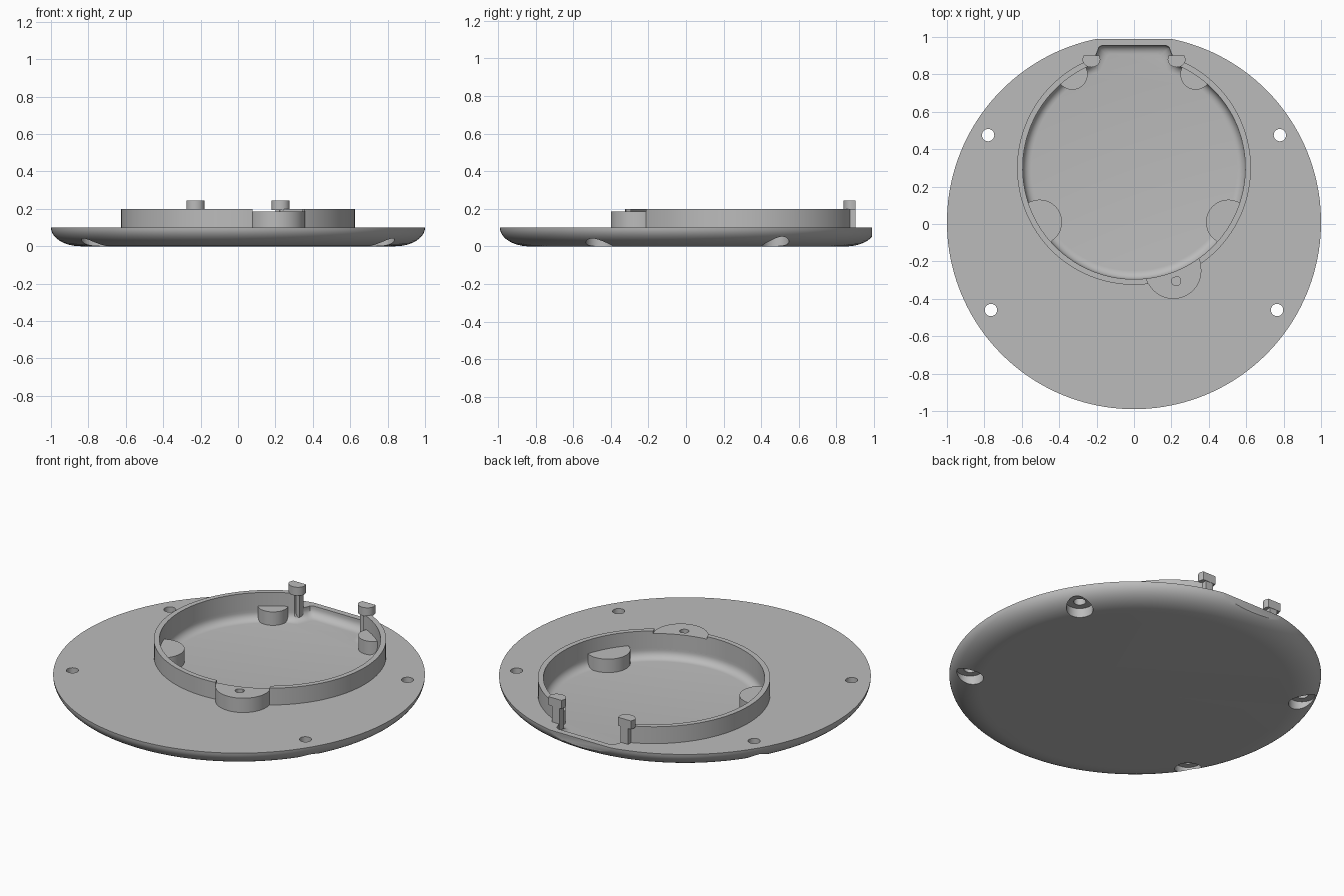
import bpy, bmesh
from math import sin, cos, pi, asin, radians

cube = bpy.data.objects.get("Cube")
if cube:
    bpy.data.objects.remove(cube)

grey = bpy.data.materials.new("plain_grey")
grey.use_nodes = True
grey.diffuse_color = (0.5, 0.5, 0.5, 1)
grey.node_tree.nodes["Principled BSDF"].inputs["Base Color"].default_value = (0.5, 0.5, 0.5, 1)

BOWL_Y, BOWL_R, RIM_R = 0.30, 0.595, 0.625
FLOOR, DECK, RIM_TOP, BOSS_TOP = 0.04, 0.10, 0.20, 0.185


def loft(name, loops):
    """Closed solid through a stack of equal-length point loops."""
    bm = bmesh.new()
    rings = [[bm.verts.new(p) for p in loop] for loop in loops]
    n = len(rings[0])
    for a, b in zip(rings, rings[1:]):
        for i in range(n):
            j = (i + 1) % n
            bm.faces.new((a[i], a[j], b[j], b[i]))
    bm.faces.new(rings[0][::-1])
    bm.faces.new(rings[-1])
    bmesh.ops.recalc_face_normals(bm, faces=bm.faces)
    mesh = bpy.data.meshes.new(name)
    bm.to_mesh(mesh)
    bm.free()
    mesh.materials.append(grey)
    ob = bpy.data.objects.new(name, mesh)
    bpy.context.collection.objects.link(ob)
    return ob


def prism(name, outline, z0, z1):
    return loft(name, [[(x, y, z) for x, y in outline] for z in (z0, z1)])


def circle(x, y, r, n=64):
    return [(x + r * cos(2 * pi * i / n), y + r * sin(2 * pi * i / n)) for i in range(n)]


def cylinder(name, x, y, r, z0, z1, n=64):
    return prism(name, circle(x, y, r, n), z0, z1)


def box(name, x0, x1, y0, y1, z0, z1):
    return prism(name, [(x0, y0), (x1, y0), (x1, y1), (x0, y1)], z0, z1)


def combine(ob, tool, operation="DIFFERENCE"):
    """Apply a boolean and discard the tool."""
    tool.hide_render = True
    mod = ob.modifiers.new("cut", "BOOLEAN")
    mod.operation, mod.object, mod.solver = operation, tool, "EXACT"
    bpy.context.view_layer.objects.active = ob
    bpy.ops.object.modifier_apply(modifier=mod.name)
    bpy.data.objects.remove(tool)


def bowl_outline(d):
    """Round bowl with a tapered notch at the back, shrunk by d."""
    r, half = BOWL_R - d, 0.225 - d
    a = asin(half / r)
    start, sweep = pi / 2 + a, 2 * pi - 2 * a
    arc = [(r * cos(start + sweep * i / 96), BOWL_Y + r * sin(start + sweep * i / 96))
           for i in range(97)]
    right = [(0.195 - d, 0.925 - d), (0.188 - d, 0.945 - d), (0.17 - d, 0.955 - d)]
    return arc + right + [(-x, y) for x, y in reversed(right)]


def bowl_cutter():
    fillet = 0.045
    loops = []
    for i in range(7):
        t = pi / 2 * i / 6
        d, z = fillet * (1 - sin(t)), FLOOR + fillet * (1 - cos(t))
        loops.append([(x, y, z) for x, y in bowl_outline(d)])
    loops.append([(x, y, 0.4) for x, y in bowl_outline(0)])
    return loft("bowl_cutter", loops)


# Base plate with rounded underside and a flat at the back
layers = []
for i in range(13):
    t = pi / 2 * i / 12
    layers.append([(x, y, DECK * (1 - cos(t)))
                   for x, y in circle(0, 0.01, 0.84 + 0.16 * sin(t), 160)])
base = loft("base_plate", layers)
combine(base, box("back_flat", -1, 1, 0.99, 1.2, -1, 1))
combine(base, bowl_cutter())

# Screw holes, counterbored from below
for side in (-1, 1):
    for x, y in ((0.78, 0.475), (0.765, -0.46)):
        combine(base, cylinder("screw_hole", side * x, y, 0.033, -0.1, 0.3, 32))
        combine(base, cylinder("counterbore", side * x, y, 0.072, -0.1, 0.055, 48))

# Raised rim, open at the notch and lowered where the boss meets it
rim = cylinder("rim_wall", 0, BOWL_Y, RIM_R, DECK, RIM_TOP, 128)
combine(rim, bowl_cutter())
combine(rim, cylinder("boss_relief", 0.21, -0.25, 0.15, BOSS_TOP, 0.4))

# Boss outside the rim with a blind hole
boss = cylinder("screw_boss", 0.21, -0.25, 0.15, DECK - 0.01, BOSS_TOP)
combine(boss, cylinder("bowl_clearance", 0, BOWL_Y, BOWL_R, -0.1, 0.4, 128))
combine(boss, cylinder("boss_hole", 0.225, -0.305, 0.025, 0.11, 0.4, 24))

parts = [base, rim, boss]
for side, word in ((1, "left"), (-1, "right")):
    # Support pads trimmed to the bowl wall
    for label, x, y, r in (("front", 0.505, 0.01, 0.12), ("back", 0.33, 0.80, 0.082)):
        pad = cylinder(f"{label}_{word}_pad", side * x, y, r, FLOOR - 0.005, 0.12)
        combine(pad, cylinder("trim", 0, BOWL_Y, BOWL_R + 0.008, -0.1, 0.4, 128), "INTERSECT")
        parts.append(pad)

    # Clip posts at the rim ends, each with a rounded head
    xs = sorted((side * 0.2, side * 0.25))
    parts.append(box(f"{word}_clip_stem", xs[0], xs[1], 0.86, 0.9, 0.06, RIM_TOP))
    head = [(side * 0.228 + 0.048 * cos(pi + pi * i / 16), 0.88 + 0.042 * sin(pi + pi * i / 16))
            for i in range(17)]
    head += [(side * 0.228 + 0.042, 0.902), (side * 0.228 - 0.042, 0.902)]
    parts.append(prism(f"{word}_clip_head", head, 0.195, 0.245))

# Smooth curved walls, crisp edges
bpy.ops.object.select_all(action="DESELECT")
for ob in parts:
    ob.select_set(True)
bpy.context.view_layer.objects.active = base
bpy.ops.object.shade_smooth_by_angle(angle=radians(30))
